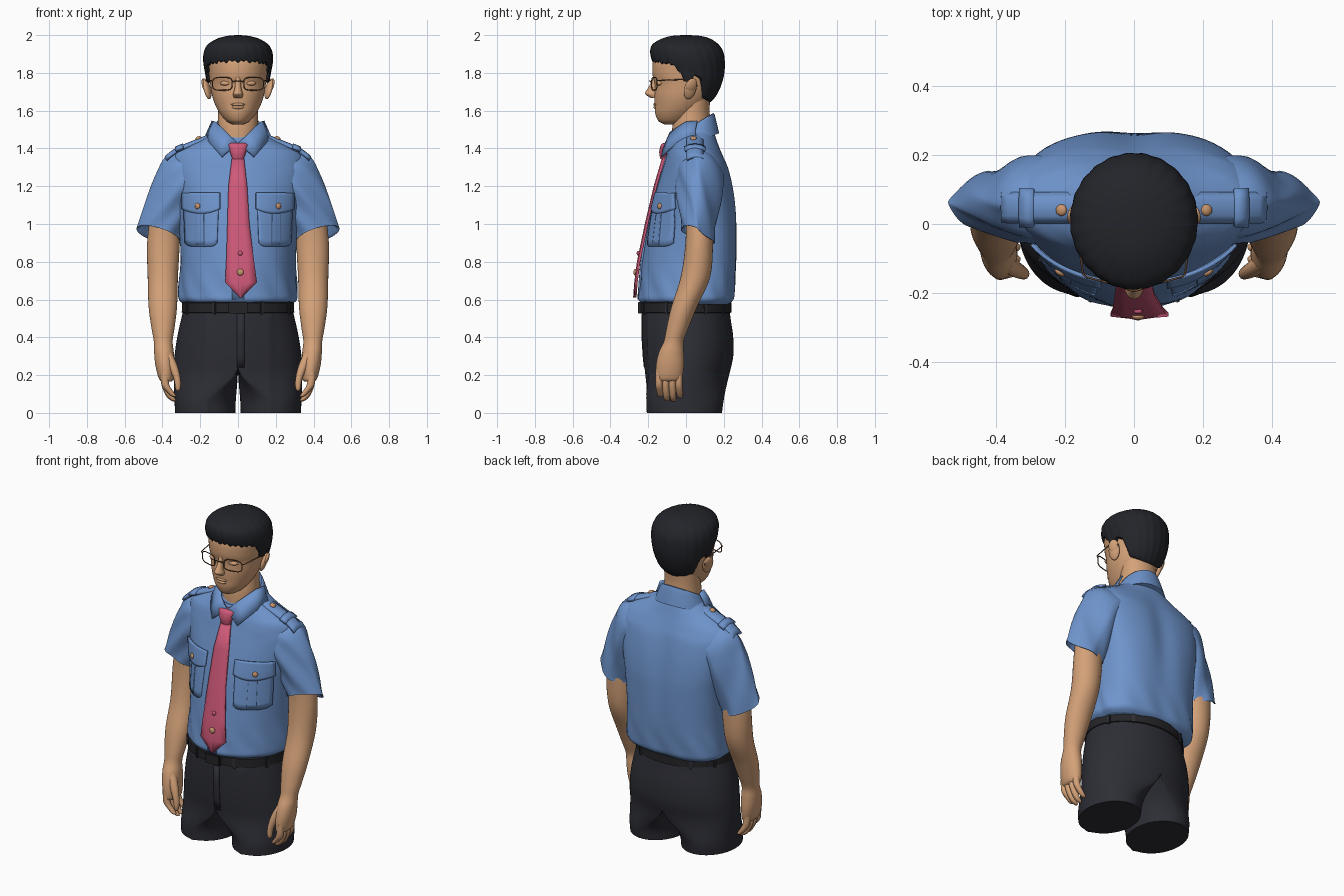
import bpy, bmesh, math
from mathutils import Matrix, Vector, Euler

if "Cube" in bpy.data.objects:
    bpy.data.objects.remove(bpy.data.objects["Cube"])


def mat(name, *c):
    m = bpy.data.materials.new(name)
    m.diffuse_color = (*c, 1)
    m.use_nodes = True
    m.node_tree.nodes["Principled BSDF"].inputs["Base Color"].default_value = m.diffuse_color
    return m


SKIN = mat("skin", .66, .36, .19)
SHIRT = mat("shirt blue", .155, .295, .60)
TIE = mat("tie red", .62, .10, .19)
CLOTH = mat("trouser charcoal", .026, .027, .036)
HAIR = mat("hair black", .017, .018, .023)
BELT = mat("belt black", .018, .018, .021)
COPPER = mat("button copper", .58, .30, .15)
FRAME = mat("glasses brown", .16, .08, .04)


def finish(name, bm, m, mirror=False, solid=0, angle=45):
    bmesh.ops.recalc_face_normals(bm, faces=bm.faces)
    me = bpy.data.meshes.new(name)
    bm.to_mesh(me)
    bm.free()
    me.shade_smooth()
    me.set_sharp_from_angle(angle=math.radians(angle))
    me.materials.append(m)
    ob = bpy.data.objects.new(name, me)
    bpy.context.collection.objects.link(ob)
    if solid:
        s = ob.modifiers.new("thickness", 'SOLIDIFY')
        s.thickness, s.offset = solid, 0
    if mirror:
        mm = ob.modifiers.new("mirror", 'MIRROR')
        mm.use_clip = mm.use_mirror_merge = False
    return ob


def catmull(a, b, c, d, t):
    return [.5 * (2*q + (r-p)*t + (2*p-5*q+4*r-s)*t*t + (3*q-p-3*r+s)*t**3)
            for p, q, r, s in zip(a, b, c, d)]


def loft(name, rings, m, k=5, n=48, warp=None, mirror=False, angle=45):
    """ring = x, y, z, rx, front depth, back depth, tilt, pitch"""
    fine = []
    for i in range(len(rings) - 1):
        q = [rings[max(i-1, 0)], rings[i], rings[i+1], rings[min(i+2, len(rings)-1)]]
        fine += [catmull(*q, j / k) for j in range(k)]
    fine.append(rings[-1])
    bm, prev = bmesh.new(), None
    for x, y, z, rx, f, b, tilt, pitch in fine:
        row = []
        for j in range(n):
            a = 2 * math.pi * j / n
            c, s = math.cos(a), math.sin(a)
            dy = s * (b if s > 0 else f)
            p = Vector((x + rx*c*math.cos(tilt), y + dy, z + rx*c*math.sin(tilt) + dy*pitch))
            row.append(bm.verts.new(warp(p, a) if warp else p))
        if prev:
            for j in range(n):
                bm.faces.new((prev[j], prev[(j+1) % n], row[(j+1) % n], row[j]))
        else:
            bm.faces.new(row[::-1])
        prev = row
    bm.faces.new(prev)
    return finish(name, bm, m, mirror, 0, angle)


def body(z, rx, f, b, yc=None):
    yc = (f + b) / 2 if yc is None else yc
    return (0, yc, z, rx, yc - f, b - yc, 0, 0)


def tube(x, y, z, rx, ry, tilt=0, pitch=0):
    return (x, y, z, rx, ry, ry, math.radians(tilt), pitch)


def sheet(name, rows, m, solid=.012, mirror=False):
    bm = bmesh.new()
    g = [[bm.verts.new(p) for p in r] for r in rows]
    for r, s in zip(g, g[1:]):
        for j in range(len(r) - 1):
            bm.faces.new((r[j], r[j+1], s[j+1], s[j]))
    return finish(name, bm, m, mirror, solid)


def ball(name, loc, scale, m, rot=(0, 0, 0), mirror=False):
    bm = bmesh.new()
    bmesh.ops.create_uvsphere(bm, u_segments=20, v_segments=12, radius=1,
                              matrix=Matrix.LocRotScale(Vector(loc), Euler(rot), Vector(scale)))
    return finish(name, bm, m, mirror)


def box(name, loc, size, m, rz=0):
    bm = bmesh.new()
    bmesh.ops.create_cube(bm, size=1, matrix=Matrix.LocRotScale(Vector(loc), Euler((0, 0, rz)), Vector(size)))
    bmesh.ops.bevel(bm, geom=bm.edges[:], offset=.004, segments=2, affect='EDGES')
    return finish(name, bm, m)


# Shirt torso: squarer back, soft folds above the belt
T = [(.575, .285, -.225, .225), (.60, .312, -.248, .25), (.65, .314, -.245, .258), (.8, .305, -.232, .268),
     (1.0, .315, -.20, .272), (1.1, .33, -.178, .266), (1.2, .345, -.15, .25), (1.3, .352, -.12, .224),
     (1.37, .335, -.10, .195), (1.41, .275, -.087, .178), (1.45, .195, -.077, .163), (1.50, .12, -.05, .145)]


def folds(p, a):
    c, s = math.cos(a), math.sin(a)
    if s > 0 and abs(c) > 1e-6:
        w = max(0, min(1, (1.42 - p.z) / .1)) * min(1, s * 5)
        r = 1 + w * ((abs(c)**2.7 + s**2.7) ** (-1 / 2.7) - 1)
        p = Vector((p.x * r, .06 + (p.y - .06) * r, p.z))
    g = math.exp(-((p.z - .66) / .09) ** 2)
    k = 1 + .013 * g * math.sin(13*a + 25*p.z) + .006 * math.sin(7*a + 9*p.z) * (p.z < 1.3)
    q = Vector((p.x * k, .06 + (p.y - .06) * k, p.z))
    if p.y > .1:
        q.y -= .018 * math.exp(-(p.x / .07) ** 2) * math.exp(-((p.z - 1.1) / .25) ** 2)
    return q


loft("shirt_torso", [body(*t, .06) for t in T], SHIRT, n=96, warp=folds)


def surf(x, z):
    for a, b in zip(T, T[1:]):
        if a[0] <= z <= b[0]:
            t = (z - a[0]) / (b[0] - a[0])
            rx, f = a[1] + t*(b[1]-a[1]), a[2] + t*(b[2]-a[2])
            return .06 - (.06 - f) * math.sqrt(max(0, 1 - (x / rx) ** 2))
    return 0


# Sleeves, pinched towards the outer edge
def pinch(p, a):
    c = max(0, math.cos(a))
    return Vector((p.x, .055 + (p.y - .055) * (1 - .35*c) + .006 * math.sin(5*a + 22*p.z), p.z))


loft("sleeves", [tube(.19, .075, 1.32, .09, .105, 62), tube(.27, .075, 1.27, .14, .128, 46),
                 tube(.32, .07, 1.19, .137, .122, 34, -.1), tube(.37, .065, 1.08, .127, .105, 24, -.2),
                 tube(.415, .062, .96, .121, .09, 17, -.4), tube(.42, .062, .94, .121, .088, 16, -.45),
                 tube(.415, .062, .955, .105, .078, 16, -.45), tube(.40, .062, 1.02, .09, .07, 16, -.3)],
     SHIRT, mirror=True, warp=pinch)

# Collar stand and pointed flaps
loft("collar_stand", [tube(0, .035, 1.425, .165, .14, 0, .4), tube(0, .035, 1.47, .145, .128, 0, .5),
                      tube(0, .03, 1.515, .122, .118, 0, .6), tube(0, .03, 1.505, .108, .104, 0, .6),
                      tube(0, .03, 1.44, .10, .10, 0, .5)], SHIRT, k=3)
sheet("collar_flaps", [[(.135, .06, 1.545), (.118, .0, 1.54), (.06, -.082, 1.485), (.004, -.106, 1.43)],
                       [(.155, .05, 1.50), (.142, -.02, 1.485), (.09, -.09, 1.43), (.04, -.12, 1.395)],
                       [(.172, .05, 1.46), (.155, -.035, 1.435), (.12, -.09, 1.395), (.085, -.128, 1.355)]],
      SHIRT, .01, True)


# Placket, chest pockets with pleat, flap and button
def patch(name, x0, x1, top, bottom, off, taper=0, mirror=True):
    rows = []
    for v in range(9):
        r = []
        for u in range(13):
            s = u / 12
            z = top + (bottom(s) - top) * v / 8
            x = x0 + (x1 - x0) * s + taper * (v / 8) * (.5 - s) * 2
            r.append((x, surf(x, z) - off, z))
        rows.append(r)
    return sheet(name, rows, SHIRT, .011, mirror)


patch("placket", -.03, .03, 1.36, lambda s: .60, .004, mirror=False)
patch("pockets", .10, .288, 1.15, lambda s: .88 + .02 * abs(2*s-1) ** 6, .004, .01)
patch("pocket_pleats", .18, .222, 1.08, lambda s: .89, .008)
patch("pocket_flaps", .095, .295, 1.165, lambda s: 1.055 + .025 * abs(2*s-1) ** 2, .011)
ball("pocket_buttons", (.215, surf(.215, 1.095) - .019, 1.095), (.016, .009, .016), COPPER, (0, 0, .6), True)


# Shoulder straps with loop and button
def strap(name, xs, half, lift):
    rows = []
    for x in xs:
        z = 1.449 - .40 * (x - .2) - 1.6 * max(0, x - .32) ** 1.5 + lift
        rows.append([(x, .047 + half*d, z - .014*d*d) for d in (-1, -.5, 0, .5, 1)])
    sheet(name, rows, SHIRT, .016, True)


strap("shoulder_straps", [.15, .17, .2, .24, .28, .32, .36, .38], .042, 0)
strap("strap_loops", [.29, .31, .33], .054, .006)
ball("strap_buttons", (.21, .04, 1.453), (.017, .017, .011), COPPER, (0, .4, 0), True)

# Tie, knot and studs
tie = [(1.36, -.03, .03, -.118), (1.2, -.05, .048, -.165), (1.0, -.056, .06, -.212), (.8, -.062, .085, -.254),
       (.69, -.068, .1, -.268), (.61, .012, .018, -.274)]
sheet("tie_blade", [[(l + (r-l)*u/4, y + .006*abs(u-2)/2, z) for u in range(5)] for z, l, r, y in tie], TIE, .012)
loft("tie_knot", [tube(0, -.095, 1.43, .042, .02), tube(0, -.106, 1.42, .052, .026), tube(0, -.116, 1.38, .042, .026),
                  tube(0, -.12, 1.345, .03, .016)], TIE, k=3, n=20)
ball("tie_stud_upper", (.012, -.252, .845), (.013, .009, .013), TIE)
ball("tie_stud_lower", (.012, -.268, .745), (.018, .01, .018), COPPER)


# Trousers: each side blends from half a hip ellipse into a separate leg
def leg(p, a):
    w = max(0, min(1, (p.z - .04) / .2))
    w = w * w * (3 - 2*w)
    x = w * max(p.x, 0) + (1 - w) * (.174 + p.x * .478)
    crease = .008 * math.exp(-((x - .165) / .018) ** 2) * (p.y < 0) * (p.z < .53)
    return Vector((x, p.y - crease, p.z))


loft("trousers", [body(.57, .283, -.23, .226), body(.5, .30, -.233, .236), body(.4, .322, -.232, .25),
                  body(.3, .336, -.226, .25), body(.2, .341, -.215, .228), body(.1, .34, -.205, .205),
                  body(0, .334, -.2, .19)], CLOTH, n=96, warp=leg, mirror=True)
sheet("fly_flap", [[(x, y, z) for x in (-.004, .015, .035)]
                   for z, y in ((.53, -.232), (.4, -.2325), (.3, -.2265), (.24, -.22))], CLOTH, .006)
loft("belt", [body(.53, .293, -.238, .235), body(.532, .298, -.243, .24), body(.583, .296, -.243, .24),
              body(.586, .288, -.236, .233)], BELT, k=1, n=64)
box("belt_buckle", (0, -.245, .557), (.10, .02, .062), BELT)
for i, d in enumerate((25, 55, 125, 155, 205, 245, 295, 335)):
    d = math.radians(d)
    box("belt_loop_%d" % i, (.297*math.cos(d), .242*math.sin(d), .556), (.018, .014, .07), CLOTH, d + math.pi/2)

# Arms, fingers and thumbs
loft("arms", [tube(.385, .07, 1.08, .075, .07), tube(.395, .07, .9, .086, .073), tube(.398, .05, .72, .08, .078),
              tube(.398, -.01, .56, .075, .068), tube(.397, -.045, .45, .061, .058), tube(.396, -.065, .38, .05, .052),
              tube(.392, -.078, .32, .052, .066), tube(.387, -.085, .25, .05, .074), tube(.38, -.09, .18, .038, .068),
              tube(.375, -.09, .165, .02, .05)], SKIN, n=32, mirror=True)
for i, end in enumerate((.085, .062, .06, .078)):
    y = -.143 + .035 * i
    loft("fingers_%d" % i, [tube(.39, y, .22, .02, .018), tube(.385, y, .15, .021, .019),
                            tube(.362, y + .004, end + .03, .019, .017), tube(.342, y + .006, end + .006, .014, .013),
                            tube(.335, y + .006, end, .004, .004)], SKIN, k=3, n=12, mirror=True)
loft("thumbs", [tube(.375, -.11, .32, .025, .025), tube(.345, -.13, .25, .025, .023), tube(.322, -.142, .18, .018, .018),
                tube(.318, -.145, .13, .014, .014), tube(.319, -.145, .115, .004, .004)], SKIN, k=3, n=14, mirror=True)

# Neck, head and facial features
loft("neck", [tube(0, .03, 1.42, .108, .104), tube(0, .03, 1.52, .107, .102), tube(0, .035, 1.6, .105, .09),
              tube(0, .04, 1.7, .11, .09)], SKIN)
loft("head", [body(1.528, .03, -.115, -.03), body(1.545, .062, -.146, .02), body(1.585, .096, -.163, .07),
              body(1.63, .12, -.166, .11), body(1.68, .137, -.168, .14), body(1.74, .147, -.166, .16),
              body(1.80, .154, -.178, .17), body(1.88, .155, -.168, .17), body(1.96, .10, -.1, .12)], SKIN)
loft("nose", [tube(0, -.158, 1.79, .012, .014), tube(0, -.17, 1.74, .015, .02), tube(0, -.18, 1.705, .021, .031),
              tube(0, -.182, 1.688, .027, .034), tube(0, -.168, 1.668, .022, .02)], SKIN, n=20)
ball("upper_lip", (0, -.161, 1.633), (.037, .012, .008), SKIN)
ball("lower_lip", (0, -.159, 1.618), (.032, .013, .010), SKIN)
ball("eyelids", (.066, -.142, 1.745), (.030, .017, .013), SKIN, (0, 0, .25), True)
ball("ears", (.163, .022, 1.715), (.016, .034, .057), SKIN, (-.15, .28, .35), True)
ball("ear_rims", (.175, .03, 1.735), (.012, .03, .038), SKIN, (-.15, .3, .4), True)


# Hair cap: lower rings are lifted to the hairline, closing it inward
def hairline(p, a):
    s = math.sin(a)
    pts = [(-1, 1.862), (-.45, 1.845), (-.2, 1.755), (.0, 1.75), (.12, 1.79), (.35, 1.77), (.55, 1.67), (1, 1.645)]
    for (a0, z0), (a1, z1) in zip(pts, pts[1:]):
        if a0 <= s <= a1:
            h = z0 + (z1 - z0) * (s - a0) / (a1 - a0)
            break
    if s < -.2:
        h += .006 * math.sin(37 * a) + .004 * math.sin(17 * a)
    w = 1 + .006 * math.sin(23*a + 14*p.z)
    return Vector((p.x * w, p.y * w, max(p.z, h)))


loft("hair", [body(1.63, .10, -.09, .115), body(1.68, .138, -.12, .16), body(1.74, .162, -.14, .188),
              body(1.80, .174, -.155, .203), body(1.86, .184, -.178, .205), body(1.91, .181, -.189, .197),
              body(1.95, .16, -.178, .172), body(1.98, .113, -.13, .13), body(1.995, .06, -.08, .08),
              body(2.0, .01, -.02, .02)], HAIR, n=144, warp=hairline, angle=60)


# Glasses: rims, bridge and temples
def wire(name, pts, cyclic=False, r=.003):
    for side in (1, -1):
        cu = bpy.data.curves.new(name, 'CURVE')
        cu.dimensions, cu.bevel_depth, cu.bevel_resolution = '3D', r, 2
        sp = cu.splines.new('POLY')
        sp.points.add(len(pts) - 1)
        for q, p in zip(sp.points, pts):
            q.co = (p[0] * side, p[1], p[2], 1)
        sp.use_cyclic_u = cyclic
        cu.materials.append(FRAME)
        bpy.context.collection.objects.link(bpy.data.objects.new(name, cu))


rim = []
for i in range(28):
    c, s = math.cos(math.pi * i / 14), math.sin(math.pi * i / 14)
    cx = math.copysign(abs(c) ** .55, c)
    rim.append((.083 + .052 * cx, -.182 + .014 * (cx + 1), 1.742 + .034 * math.copysign(abs(s) ** .6, s)))
wire("glasses_rim", rim, True)
wire("glasses_bridge", [(0, -.194, 1.757), (.016, -.19, 1.756), (.033, -.182, 1.75)])
wire("glasses_temple", [(.135, -.155, 1.757), (.147, -.146, 1.76), (.166, -.02, 1.765), (.172, .04, 1.755), (.168, .06, 1.73)])
